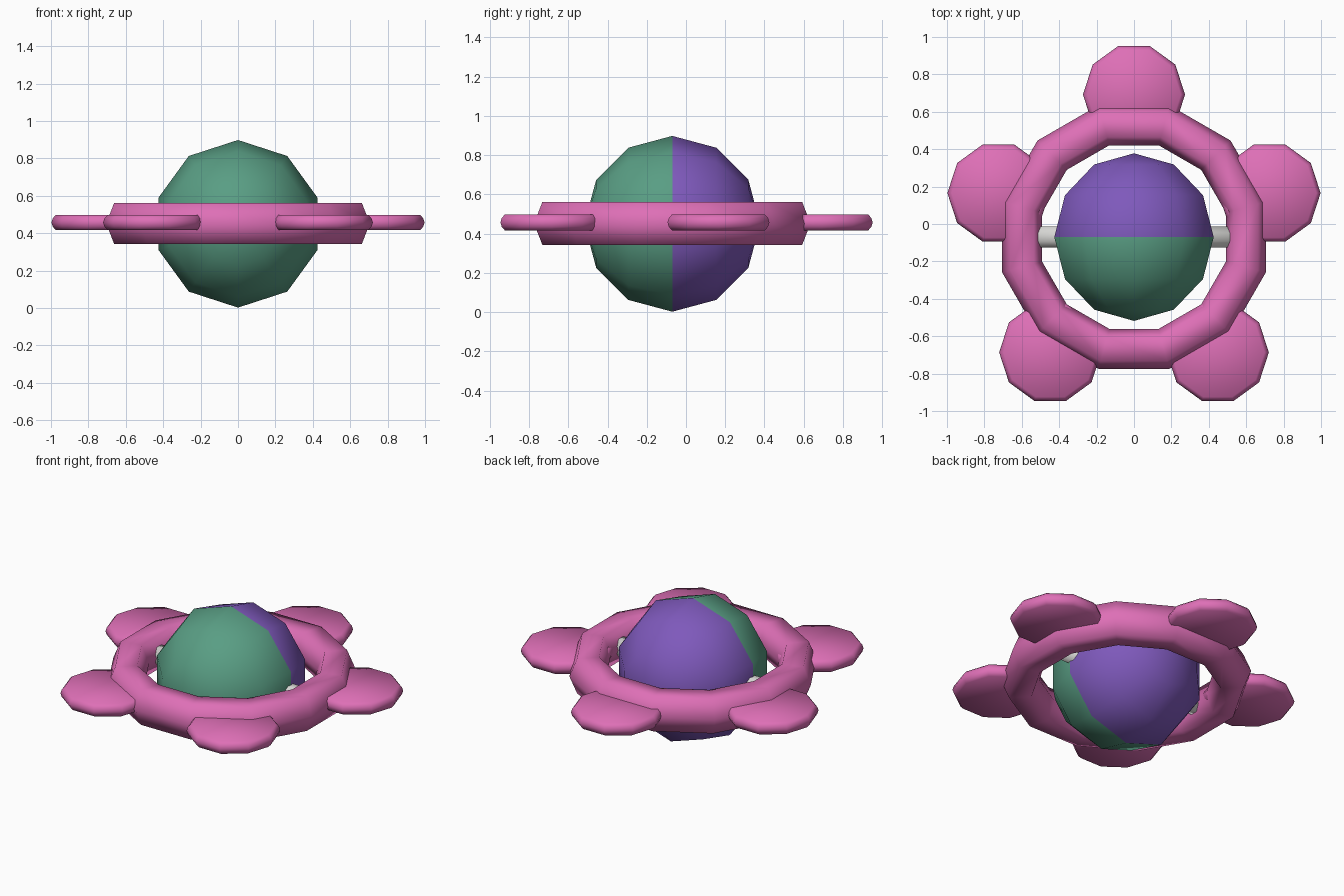
import bpy, bmesh, math
from mathutils import Matrix, Vector

if "Cube" in bpy.data.objects:
    bpy.data.objects.remove(bpy.data.objects["Cube"])

CY, CZ = -0.07, 0.45          # shared centre of ball and ring


def material(name, rgb):
    m = bpy.data.materials.new(name)
    m.diffuse_color = (*rgb, 1)
    m.use_nodes = True
    m.node_tree.nodes["Principled BSDF"].inputs["Base Color"].default_value = m.diffuse_color
    return m


PINK = material("pink", (0.73, 0.16, 0.47))
GREEN = material("green", (0.10, 0.34, 0.23))
PURPLE = material("purple", (0.21, 0.10, 0.50))
WHITE = material("off_white", (0.74, 0.74, 0.72))


def lathe(name, profile, n, phase, matrix, mats, closed=False):
    """Turn (radius, height) points about local z; radius 0 makes a pole."""
    bm = bmesh.new()
    rings = []
    for r, h in profile:
        if r == 0:
            rings.append([bm.verts.new((0, 0, h))] * n)
        else:
            rings.append([bm.verts.new((r * math.cos(phase + math.tau * i / n),
                                        r * math.sin(phase + math.tau * i / n), h))
                          for i in range(n)])
    pairs = list(zip(rings, rings[1:]))
    if closed:
        pairs.append((rings[-1], rings[0]))
    for a, b in pairs:
        for i in range(n):
            j = (i + 1) % n
            bm.faces.new(list(dict.fromkeys((a[i], a[j], b[j], b[i]))))
    if not closed:
        for ring in (rings[0], rings[-1]):
            if ring[0] is not ring[1]:
                bm.faces.new(ring)
    bm.transform(matrix)
    bmesh.ops.recalc_face_normals(bm, faces=bm.faces)
    for f in bm.faces:
        f.smooth = True
    mesh = bpy.data.meshes.new(name)
    bm.to_mesh(mesh)
    bm.free()
    for m in mats:
        mesh.materials.append(m)
    ob = bpy.data.objects.new(name, mesh)
    bpy.context.collection.objects.link(ob)
    return ob


centre = Matrix.Translation((0, CY, CZ))

# two-tone ball with its poles facing front and back
R = 0.448
arc = [(0 if k in (0, 6) else R * math.sin(math.pi * k / 6),
        -R * math.cos(math.pi * k / 6)) for k in range(7)]
ball = lathe("ball", arc, 10, math.radians(90),
             centre @ Matrix.Rotation(math.radians(-90), 4, 'X'), [GREEN, PURPLE])
for p in ball.data.polygons:
    p.material_index = int(p.center.y > CY)

# twelve-sided ring with a six-sided section
k = 1 / math.cos(math.radians(15))
section = [(0.491, 0), (0.535, 0.11), (0.662, 0.11),
           (0.705, 0), (0.662, -0.11), (0.535, -0.11)]
lathe("ring", [(r * k, h) for r, h in section], 12, math.radians(15),
      centre @ Matrix.Translation((0, 0, 0.002)), [PINK], closed=True)

# axle through ball and ring
lathe("axle", [(0.06, -0.57), (0.06, 0.57)], 8, math.radians(22.5),
      centre @ Matrix.Rotation(math.radians(90), 4, 'Y'), [WHITE])

# five flat round petals with softened rims
for i in range(5):
    a = math.radians(90 + 72 * i)
    pos = Vector((0.762 * math.cos(a), CY + 0.762 * math.sin(a), CZ + 0.007))
    lathe(f"petal_{i + 1}",
          [(0.25, -0.04), (0.266, -0.022), (0.273, 0), (0.266, 0.022), (0.25, 0.04)],
          10, 0, Matrix.Translation(pos), [PINK])
